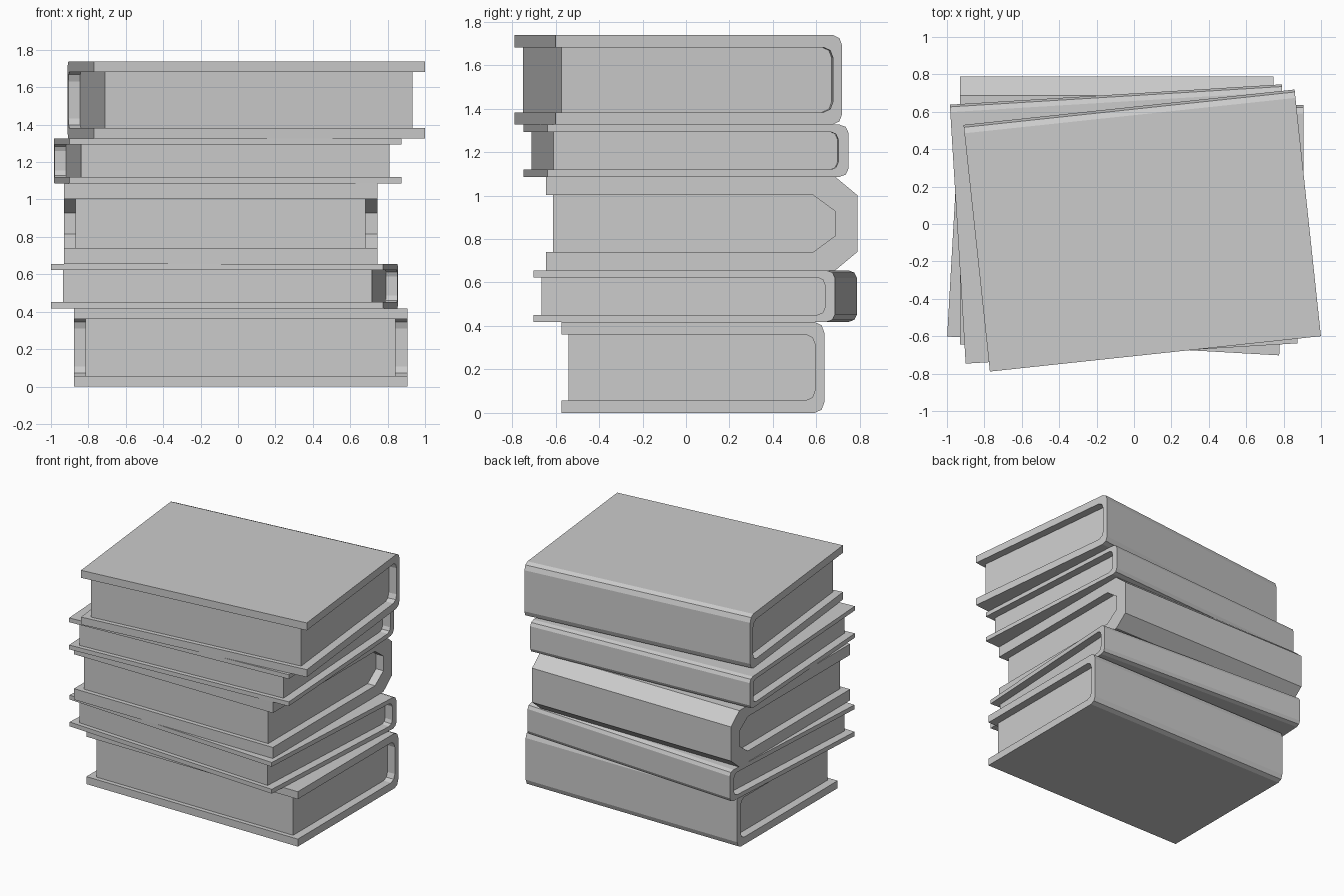
import bpy
import bmesh
from math import sin, cos, pi, radians

cube = bpy.data.objects.get("Cube")
if cube:
    bpy.data.objects.remove(cube, do_unlink=True)

grey = bpy.data.materials.new("plain grey")
grey.use_nodes = True
grey.diffuse_color = (0.6, 0.6, 0.6, 1)
grey.node_tree.nodes["Principled BSDF"].inputs["Base Color"].default_value = (0.6, 0.6, 0.6, 1)


def spine_curve(y, low, high, ry, rz, steps):
    """Points up the back of a book, with both corners rounded in a few steps."""
    arc = [(sin(i / steps * pi / 2), 1 - cos(i / steps * pi / 2)) for i in range(steps + 1)]
    lower = [(y - ry + ry * s, low + rz * c) for s, c in arc]
    upper = [(y - ry + ry * s, high - rz * c) for s, c in reversed(arc)]
    return lower + upper


def extrude_profile(name, profile, width, centre, angle):
    """Sweep a (y, z) outline along x into a closed solid."""
    bm = bmesh.new()
    face = bm.faces.new([bm.verts.new((-width / 2, y, z)) for y, z in profile])
    swept = bmesh.ops.extrude_face_region(bm, geom=[face])
    verts = [v for v in swept["geom"] if isinstance(v, bmesh.types.BMVert)]
    bmesh.ops.translate(bm, verts=verts, vec=(width, 0, 0))
    bmesh.ops.recalc_face_normals(bm, faces=bm.faces)
    mesh = bpy.data.meshes.new(name)
    bm.to_mesh(mesh)
    bm.free()
    mesh.materials.append(grey)
    obj = bpy.data.objects.new(name, mesh)
    obj.location = centre
    obj.rotation_euler.z = radians(angle)
    bpy.context.collection.objects.link(obj)


def book(name, centre, angle, size, board, spine, outer, inner, steps=2, lip=0.033, inset=0.062):
    """A C-shaped cover wrapped around a page block."""
    width, depth, height = size
    front, back = -depth / 2, depth / 2
    outside = spine_curve(back, 0, height, *outer, steps)
    inside = spine_curve(back - spine, board, height - board, *inner, steps)
    cover = [(front, 0)] + outside + [(front, height), (front, height - board)]
    cover += inside[::-1] + [(front, board)]
    pages = [(front + lip, board)] + inside + [(front + lip, height - board)]
    extrude_profile(name + "_cover", cover, width, centre, angle)
    extrude_profile(name + "_pages", pages, width - 2 * inset, centre, angle)


# Stack from the bottom up
thick = dict(board=0.057, spine=0.042, outer=(0.045, 0.05), inner=(0.045, 0.05))
thin = dict(board=0.033, spine=0.046, outer=(0.04, 0.035), inner=(0.035, 0.035))
faceted = dict(board=0.084, spine=0.102, outer=(0.102, 0.085), inner=(0.102, 0.075), steps=1)

book("bottom_book", (0.014, 0.032, 0), 0, (1.782, 1.21, 0.418), **thick)
book("second_book", (-0.072, 0.042, 0.418), -3.25, (1.778, 1.39, 0.238), **thin)
book("middle_book", (-0.093, 0.072, 0.656), 0, (1.676, 1.434, 0.43), **faceted)
book("fourth_book", (-0.055, 0, 1.086), 3.5, (1.778, 1.387, 0.24), **thin)
book("top_book", (0.044, -0.035, 1.326), 6.1, (1.78, 1.326, 0.413), **thick)
